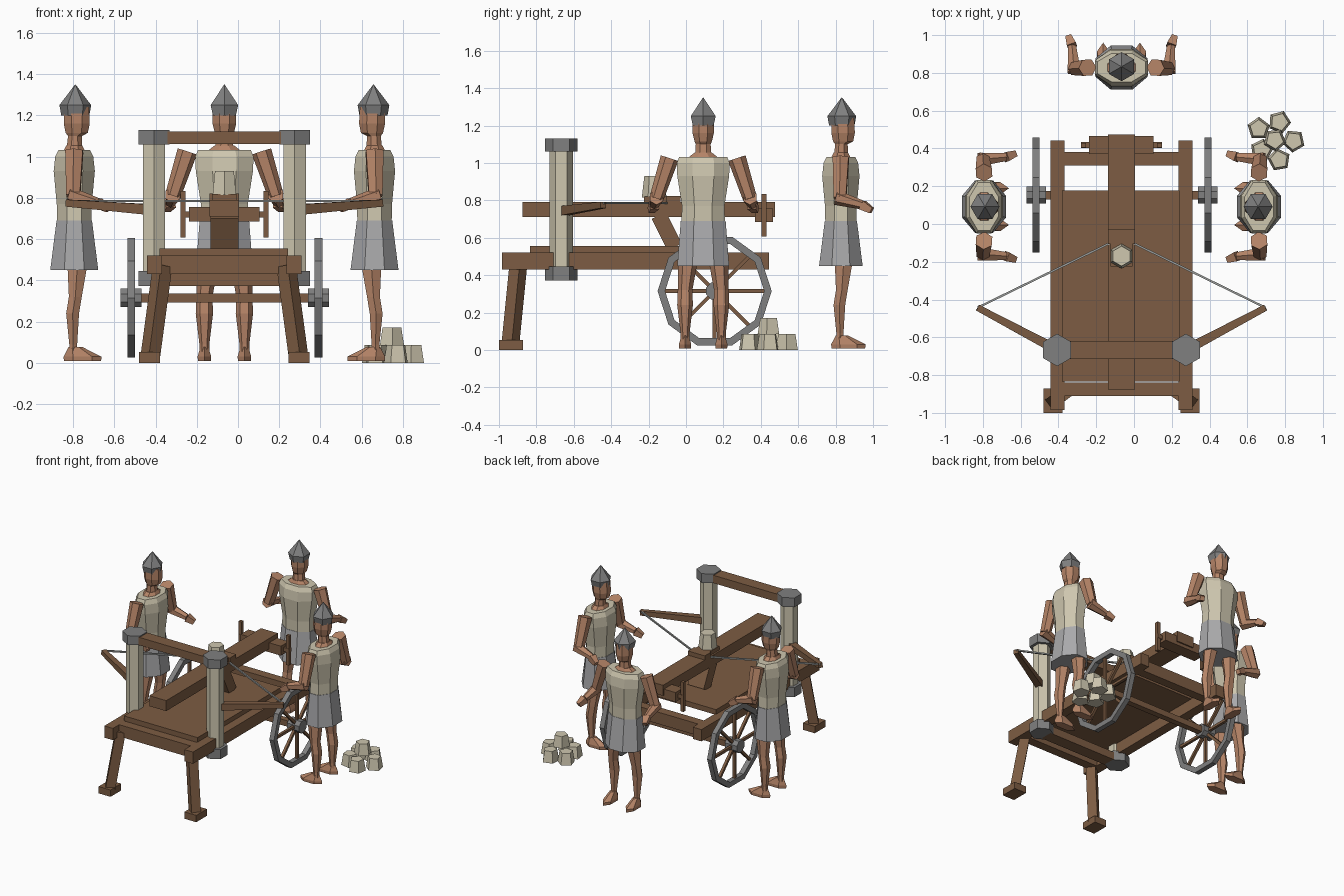
import bpy, bmesh, math
from mathutils import Vector, Matrix

if "Cube" in bpy.data.objects:
    bpy.data.objects.remove(bpy.data.objects["Cube"])


def material(name, rgb):
    m = bpy.data.materials.new(name)
    m.diffuse_color = (*rgb, 1)
    m.use_nodes = True
    m.node_tree.nodes["Principled BSDF"].inputs["Base Color"].default_value = m.diffuse_color
    return m


WOOD = material("wood", (0.205, 0.108, 0.056))
SKIN = material("skin", (0.46, 0.23, 0.135))
CREAM = material("cream", (0.62, 0.57, 0.43))
GREY = material("cloth_grey", (0.40, 0.40, 0.41))
IRON = material("iron_grey", (0.215, 0.215, 0.215))
ROPE = material("rope_grey", (0.33, 0.34, 0.33))


def finish(name, bm, mat, matrix=None):
    bmesh.ops.recalc_face_normals(bm, faces=bm.faces)
    me = bpy.data.meshes.new(name)
    bm.to_mesh(me)
    bm.free()
    me.materials.append(mat)
    ob = bpy.data.objects.new(name, me)
    if matrix is not None:
        ob.matrix_world = matrix
    bpy.context.collection.objects.link(ob)
    return ob


def box(name, x, y, z, mat=WOOD):
    """Box from (min, max) ranges."""
    bm = bmesh.new()
    bmesh.ops.create_cube(bm, size=1)
    for v in bm.verts:
        v.co = [r[0] + (c + 0.5) * (r[1] - r[0]) for c, r in zip(v.co, (x, y, z))]
    return finish(name, bm, mat)


def loft(name, rings, n, mat, matrix=None, turn=0.0):
    """Solid through horizontal n-sided rings: (x, y, z, rx, ry)."""
    bm = bmesh.new()
    loops = []
    for x, y, z, rx, ry in rings:
        angles = [turn + 2 * math.pi * i / n for i in range(n)]
        loops.append([bm.verts.new((x + rx * math.cos(a), y + ry * math.sin(a), z)) for a in angles])
    for a, b in zip(loops, loops[1:]):
        for i in range(n):
            j = (i + 1) % n
            bm.faces.new((a[i], a[j], b[j], b[i]))
    bm.faces.new(loops[0])
    bm.faces.new(loops[-1])
    return finish(name, bm, mat, matrix)


def bar(name, p, q, w0, w1, mat=WOOD, n=4, matrix=None):
    """Straight bar from p to q, with end widths w0 and w1."""
    p, q = Vector(p), Vector(q)
    k = 1 / (2 * math.cos(math.pi / n))
    place = Matrix.Translation(p) @ (q - p).to_track_quat('Z', 'Y').to_matrix().to_4x4()
    if matrix is not None:
        place = matrix @ place
    return loft(name, [(0, 0, 0, w0 * k, w0 * k), (0, 0, (q - p).length, w1 * k, w1 * k)],
                n, mat, place, math.pi / n)


CX = -0.066  # centre line of the machine

# Base frame and deck
box("front_crossbeam", (-0.38, 0.24), (-0.91, -0.84), (0.43, 0.52))
box("rear_crossbeam", (-0.38, 0.24), (0.31, 0.38), (0.43, 0.52))
box("deck", (-0.38, 0.242), (-0.834, 0.178), (0.515, 0.555))
for s in (-1, 1):
    side = lambda a, b: tuple(sorted((CX + s * a, CX + s * b)))
    box("side_rail", side(0.302, 0.375), (-0.985, 0.443), (0.43, 0.52))
    # Splayed front legs with feet
    bar("front_leg", (CX + s * 0.358, -0.938, 0.04), (CX + s * 0.3, -0.895, 0.47), 0.068, 0.068)
    box("leg_foot", side(0.312, 0.413), (-1.0, -0.872), (0, 0.052))
    # Hexagonal posts with iron caps
    px, py = CX + s * 0.341, -0.667
    loft("post", [(px, py, 0.4, 0.062, 0.062), (px, py, 1.1, 0.062, 0.062)], 6, CREAM, turn=math.pi / 2)
    for z0, z1 in ((0.372, 0.445), (1.06, 1.13)):
        loft("post_cap", [(px, py, z0, 0.086, 0.086), (px, py, z1, 0.086, 0.086)], 6, IRON, turn=math.pi / 2)
    # Bow arm and string half
    tip = (CX + s * 0.762, -0.443, 0.775)
    bar("bow_arm", (px, py, 0.742), tip, 0.052, 0.034)
    bar("bow_string", (tip[0], tip[1], 0.785), (CX + s * 0.06, -0.1, 0.785), 0.011, 0.011, ROPE)
    # Winch handle
    box("winch_handle", side(0.189, 0.214), (0.405, 0.43), (0.607, 0.833))
for z in (0.372, 1.062):
    box("post_crossbeam", (-0.37, 0.235), (-0.715, -0.62), (z, z + 0.06))

# Central stock with its slider, strut and winch
box("stock", (-0.138, 0.005), (-0.875, 0.475), (0.71, 0.79))
box("slider", (-0.138, 0.005), (-0.105, -0.03), (0.78, 0.822))
box("slider_bed", (-0.125, -0.007), (-0.225, -0.1), (0.78, 0.82))
bar("stock_strut", (CX, -0.06, 0.55), (CX, -0.145, 0.72), 0.085, 0.085).scale = (1.6, 1, 1)
box("winch_drum", (-0.237, 0.104), (0.37, 0.465), (0.685, 0.757))
bar("winch_axle", (-0.28, 0.418, 0.72), (0.148, 0.418, 0.72), 0.03, 0.03)

# Loaded and piled stones
loft("loaded_stone", [(CX, -0.17, 0.815, 0.066, 0.066), (CX, -0.17, 0.93, 0.053, 0.053)], 6, CREAM, turn=math.pi / 2)
pile = [(0.66, 0.505, 0), (0.77, 0.54, 0), (0.845, 0.44, 0), (0.768, 0.34, 0), (0.675, 0.39, 0), (0.745, 0.445, 0.085)]
for i, (x, y, z) in enumerate(pile):
    loft("piled_stone", [(x, y, z, 0.062, 0.062), (x, y, z + 0.086, 0.048, 0.048)], 5, CREAM, turn=0.3 + i * 0.9)

# Ten-sided wheels
WY, WZ = 0.153, 0.315


def wheel_rim(x):
    bm = bmesh.new()
    rows = []
    for i in range(10):
        a = math.pi * i / 5
        rows.append([bm.verts.new((x + dx, WY + r * math.cos(a), WZ + r * math.sin(a)))
                     for dx, r in ((-0.019, 0.305), (0.019, 0.305), (0.019, 0.265), (-0.019, 0.265))])
    for i in range(10):
        a, b = rows[i], rows[(i + 1) % 10]
        for k in range(4):
            bm.faces.new((a[k], a[(k + 1) % 4], b[(k + 1) % 4], b[k]))
    finish("wheel_rim", bm, IRON)


for wx in (CX - 0.452, CX + 0.457):
    wheel_rim(wx)
    bar("wheel_hub", (wx - 0.051, WY, WZ), (wx + 0.051, WY, WZ), 0.09, 0.09, IRON, 8)
    for i in range(8):
        a = math.pi * i / 4
        d = Vector((0, math.cos(a), math.sin(a)))
        c = Vector((wx, WY, WZ))
        bar("wheel_spoke", c + d * 0.03, c + d * 0.275, 0.02, 0.02)
bar("wheel_axle", (CX - 0.43, WY, WZ), (CX + 0.43, WY, WZ), 0.045, 0.045)


# Crew figures, each modelled facing +y
def figure(x, y, angle):
    m = Matrix.Translation((x, y, 0)) @ Matrix.Rotation(angle, 4, 'Z')
    t8 = math.pi / 8
    loft("helmet", [(0, 0.005, 1.2, 0.064, 0.068), (0, 0.005, 1.25, 0.077, 0.077), (0, 0.005, 1.349, 0.002, 0.002)],
         6, IRON, m, math.pi / 6)
    loft("head", [(0, 0, 1.0, 0.05, 0.045), (0, 0.003, 1.1, 0.043, 0.036), (0, 0.012, 1.115, 0.05, 0.058),
                  (0, 0.012, 1.16, 0.062, 0.068), (0, 0.01, 1.24, 0.062, 0.066)], 8, SKIN, m, t8)
    loft("tunic", [(0, 0, 0.68, 0.126, 0.09), (0, 0, 0.77, 0.123, 0.092), (0, 0, 0.93, 0.15, 0.108),
                   (0, 0, 1.0, 0.153, 0.1), (0, 0, 1.033, 0.138, 0.082)], 8, CREAM, m, t8)
    loft("collar_skin", [(0, 0, 1.03, 0.085, 0.055), (0, 0, 1.055, 0.05, 0.042)], 8, SKIN, m, t8)
    loft("kilt", [(0, 0, 0.45, 0.15, 0.126), (0, 0, 0.69, 0.13, 0.093)], 8, GREY, m, t8)
    for s in (-1, 1):
        lx = s * 0.097
        loft("leg", [(lx, -0.005, 0.04, 0.024, 0.022), (lx, -0.005, 0.09, 0.024, 0.022),
                     (lx, -0.008, 0.24, 0.042, 0.036), (lx, 0.005, 0.32, 0.039, 0.036),
                     (lx * 0.85, 0.015, 0.47, 0.052, 0.055)], 6, SKIN, m)
        loft("foot", [(lx, 0.04, 0.008, 0.036, 0.09), (lx, 0.04, 0.03, 0.038, 0.092),
                      (lx, 0.005, 0.078, 0.022, 0.032)], 6, SKIN, m, math.pi / 6)
        # Upper arm, forearm and hand
        sh, el, wr, tip = ((s * 0.18, 0, 1.025), (s * 0.25, -0.005, 0.81),
                           (s * 0.262, 0.115, 0.775), (s * 0.28, 0.165, 0.745))
        bar("upper_arm", sh, el, 0.085, 0.066, SKIN, 6, m)
        bar("forearm", (el[0], el[1] - 0.02, el[2] + 0.005), wr, 0.07, 0.042, SKIN, 6, m)
        bar("hand", wr, tip, 0.05, 0.032, SKIN, 4, m)


figure(CX, 0.828, 0)
figure(-0.794, 0.092, -math.pi / 2)
figure(0.662, 0.092, math.pi / 2)
